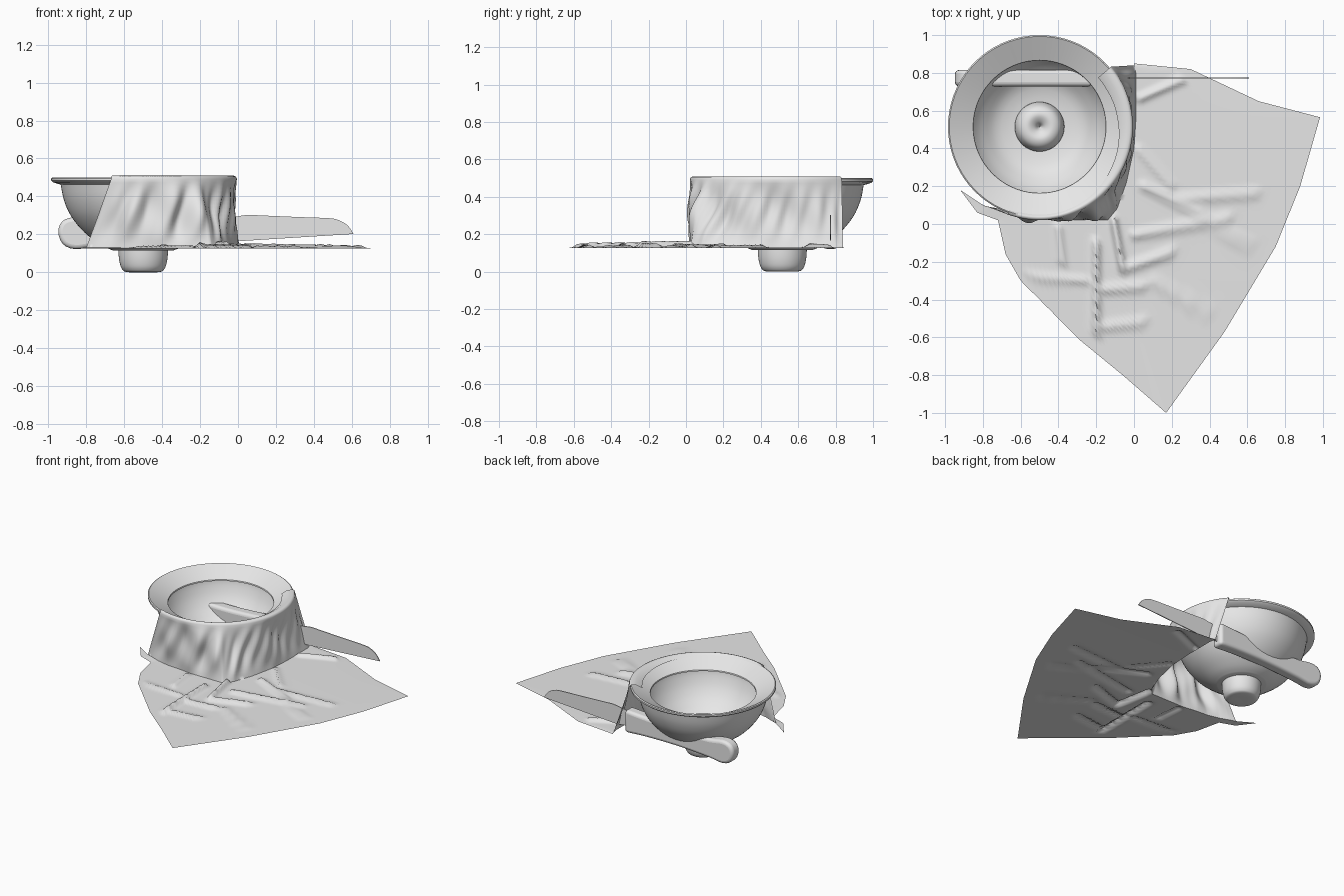
import bpy, bmesh, math
from math import sin, cos, radians, pi, exp

if "Cube" in bpy.data.objects:
    bpy.data.objects.remove(bpy.data.objects["Cube"])

mat = bpy.data.materials.new("plain_grey")
mat.diffuse_color = (0.8, 0.8, 0.8, 1)
mat.use_nodes = True
mat.node_tree.nodes["Principled BSDF"].inputs["Base Color"].default_value = mat.diffuse_color
CX, CY = -0.5, 0.515


def finish(name, bm, angle=40, normals=True):
    if normals:
        bmesh.ops.recalc_face_normals(bm, faces=bm.faces[:])
    me = bpy.data.meshes.new(name)
    bm.to_mesh(me)
    bm.free()
    me.materials.append(mat)
    ob = bpy.data.objects.new(name, me)
    bpy.context.collection.objects.link(ob)
    bpy.ops.object.select_all(action='DESELECT')
    ob.select_set(True)
    bpy.context.view_layer.objects.active = ob
    bpy.ops.object.shade_smooth_by_angle(angle=radians(angle))
    return ob


def lathe(name, profile, n=72):
    bm = bmesh.new()
    vs = [bm.verts.new((CX + r, CY, z)) for r, z in profile]
    es = [bm.edges.new(p) for p in zip(vs, vs[1:])]
    bmesh.ops.spin(bm, geom=vs + es, cent=(CX, CY, 0), axis=(0, 0, 1),
                   angle=2 * pi, steps=n)
    bmesh.ops.remove_doubles(bm, verts=bm.verts[:], dist=1e-4)
    return finish(name, bm)


def plate(name, outline, y, thick, bevel=0, segs=4):
    # side outline in x/z, extruded along y
    bm = bmesh.new()
    f = bm.faces.new([bm.verts.new((x, y - thick / 2, z)) for x, z in outline])
    ext = bmesh.ops.extrude_face_region(bm, geom=[f])['geom']
    bmesh.ops.translate(bm, vec=(0, thick, 0),
                        verts=[v for v in ext if isinstance(v, bmesh.types.BMVert)])
    ob = finish(name, bm)
    if bevel:
        m = ob.modifiers.new("round_edges", 'BEVEL')
        m.width, m.segments, m.angle_limit = bevel, segs, radians(50)
    return ob


def smooth(pts, n=6):
    # Catmull-Rom through tuples of any length
    out = []
    for i in range(len(pts) - 1):
        p = [pts[max(0, min(len(pts) - 1, i + k))] for k in (-1, 0, 1, 2)]
        for s in range(n):
            t = s / n
            out.append(tuple(0.5 * (2 * b + (c - a) * t + (2 * a - 5 * b + 4 * c - d) * t * t
                                    + (3 * b - a - 3 * c + d) * t ** 3)
                             for a, b, c, d in zip(*p)))
    return out + [pts[-1]]


# bowl: rounded shell with a wide flange sloping inward
outer = smooth([(.16, .115), (.22, .143), (.31, .21), (.38, .295), (.418, .38), (.435, .462)], 4)
inner = smooth([(.40, .432), (.39, .38), (.355, .3), (.295, .225), (.2, .162), (0, .137)], 4)
lathe("bowl", [(0, .115)] + outer + [(.475, .474), (.485, .483), (.485, .495), (.478, .5),
                                     (.352, .437), (.35, .428)] + inner)

# round vegetable poking through the bowl floor, dimpled on top
lathe("round_vegetable", smooth([(0, 0), (.085, .001), (.112, .018), (.126, .06), (.131, .12),
                                 (.128, .18), (.105, .232), (.065, .25), (.025, .232), (0, .195)], 6), 48)

# knife handle and blade
handle = smooth([(-.07, .305), (-.3, .29), (-.55, .275), (-.75, .275), (-.86, .29), (-.925, .27),
                 (-.948, .215), (-.925, .15), (-.86, .122), (-.75, .135), (-.5, .15),
                 (-.25, .15), (-.07, .14)], 3)
plate("knife_handle", handle, .772, .086, .022)
blade = [(-.3, .2), (.02, .165), (.61, .202)] + \
    smooth([(.605, .21), (.575, .25), (.53, .275), (.48, .285), (.3, .292), (.05, .303)], 4) + [(-.3, .25)]
plate("knife_blade", blade, .772, .006)

# draped cloth: angle on rim, lap width, base x/y, outer x/y
keys = [
    (250, .015, -.80, .10, -.92, .18), (253, .015, -.755, .085, -.83, .06),
    (257, .02, -.69, .06, -.72, .02), (264, .02, -.60, .04, -.68, -.16),
    (270, .02, -.52, .035, -.60, -.30), (284, .02, -.40, .02, -.28, -.62),
    (296, .025, -.26, .02, -.06, -.80), (306, .03, -.14, .02, .17, -1.0),
    (320, .04, -.09, .08, .48, -.57), (335, .05, -.04, .22, .75, -.12),
    (350, .06, .0, .4, .88, .2), (365, .07, .01, .55, .985, .565),
    (378, .075, .01, .69, .66, .65), (390, .08, .01, .80, .3, .82),
    (400, .08, .0, .84, .0, .85)]
PER = 10


def column(u):
    i = min(int(u), len(keys) - 2)
    f = u - i
    return [a + (b - a) * f for a, b in zip(keys[i], keys[i + 1])]


RIDGES = [(-.2, -.1, -.2, -.58, .03), (-.11, .03, -.06, -.24, .035), (-.06, -.24, .2, -.15, .025),
          (.0, -.06, .5, .03, .022), (.05, .2, .35, .06, .022), (.2, .13, .65, .16, .018),
          (-.2, -.35, .05, -.33, .022), (.1, -.3, .4, -.48, .015), (.3, .08, .62, -.12, .018),
          (-.55, -.28, -.25, -.3, .015), (.02, .4, .2, .2, .015), (.02, .66, .25, .76, .02),
          (-.2, -.55, .05, -.52, .018), (-.4, -.02, -.38, -.2, .018)]


def wrinkle(x, y):
    z = 0
    for ax, ay, bx, by, h in RIDGES:
        dx, dy = bx - ax, by - ay
        t = max(0, min(1, ((x - ax) * dx + (y - ay) * dy) / (dx * dx + dy * dy)))
        d = math.hypot(x - ax - t * dx, y - ay - t * dy)
        z = max(z, h * exp(-(d / .02) ** 2))
    return z


bm = bmesh.new()
rows = []
NU = (len(keys) - 1) * PER
for k in range(NU + 1):
    th, lap, bx, by, ox, oy = column(k / PER)
    a = radians(th)
    edge = sin(pi * k / NU) ** .5 if 0 < k < NU else 0
    pt = lambda r, z: (CX + r * cos(a), CY + r * sin(a), z)
    col = [pt(.485 - lap, .499 - .2 * lap), pt(.485 - lap * .5, .507), pt(.478, .509),
           pt(.489, .505), pt(.494, .492)]
    tx, ty, _ = pt(.494, 0)
    for j in range(1, 19):
        s = j / 18
        # swags that hang lower and deeper in front
        front = exp(-((th - 290) / 32) ** 2)
        bulge = sin(pi * s) * edge * (.018 * front - .012 * (1 - front))
        fold = sin(pi * s) ** 1.3 * edge * (
            .026 * front * sin(a * 19 + 3 * s) + .016 * sin(a * 9 - 4 * s)
            + .01 * sin(a * 31 + 5 * s))
        r = bulge + fold - .012 * sin(pi * s) * edge
        col.append((tx + (bx - tx) * s + r * cos(a), ty + (by - ty) * s + r * sin(a),
                    .492 + (.13 - .492) * s))
    for j in range(1, 41):
        s = j / 40
        x, y = bx + (ox - bx) * s, by + (oy - by) * s
        col.append((x, y, .125 + .005 * (1 - s) + wrinkle(x, y) * min(1, 4 * (1 - s))))
    rows.append([bm.verts.new(c) for c in col])
for p, q in zip(rows, rows[1:]):
    for i in range(len(p) - 1):
        bm.faces.new((p[i], p[i + 1], q[i + 1], q[i]))
finish("draped_cloth", bm, 70, normals=False)
